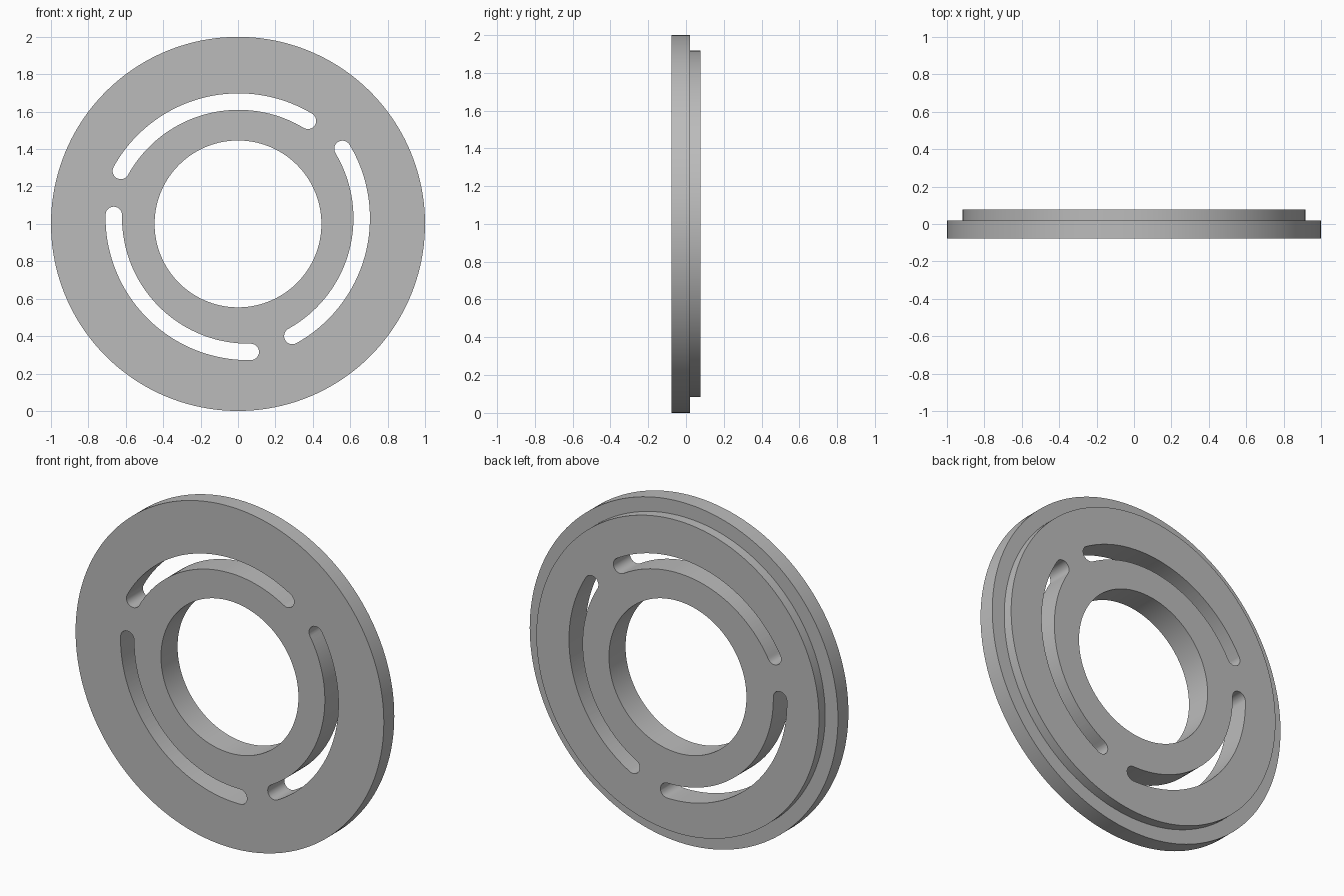
import bpy, bmesh
from math import cos, sin, pi, radians
from mathutils import Matrix, Vector

SEGMENTS = 160
HALF_DEPTH = 0.077
STEP_Y = 0.02
CENTRE = Vector((0, 0, 1))

cube = bpy.data.objects.get("Cube")
if cube:
    bpy.data.objects.remove(cube, do_unlink=True)

grey = bpy.data.materials.new("plain grey")
grey.use_nodes = True
colour = (0.5, 0.5, 0.5, 1)
grey.diffuse_color = colour
grey.node_tree.nodes["Principled BSDF"].inputs["Base Color"].default_value = colour


def make_object(name, bm):
    bmesh.ops.recalc_face_normals(bm, faces=bm.faces)
    mesh = bpy.data.meshes.new(name)
    bm.to_mesh(mesh)
    bm.free()
    mesh.materials.append(grey)
    obj = bpy.data.objects.new(name, mesh)
    bpy.context.collection.objects.link(obj)
    return obj


def lathe(name, profile):
    """Turn a closed (radius, y) profile about the y axis."""
    bm = bmesh.new()
    rings = []
    for i in range(SEGMENTS):
        a = 2 * pi * i / SEGMENTS
        rings.append([bm.verts.new(CENTRE + Vector((r * cos(a), y, r * sin(a))))
                      for r, y in profile])
    n = len(profile)
    for i, ring in enumerate(rings):
        after = rings[(i + 1) % SEGMENTS]
        for j in range(n):
            k = (j + 1) % n
            bm.faces.new((ring[j], ring[k], after[k], after[j]))
    return make_object(name, bm)


def arc(cx, cz, radius, start, end, steps):
    return [(cx + radius * cos(radians(start + (end - start) * i / steps)),
             cz + radius * sin(radians(start + (end - start) * i / steps)))
            for i in range(steps + 1)]


def slot_outline(cx, cz, radius, half_width, start, end):
    """Outline of a curved slot with round ends."""
    def cap(angle, first):
        x = cx + radius * cos(radians(angle))
        z = cz + radius * sin(radians(angle))
        return arc(x, z, half_width, first, first + 180, 12)[1:-1]
    return (arc(cx, cz, radius + half_width, start, end, 40) + cap(end, end)
            + arc(cx, cz, radius - half_width, end, start, 40)
            + cap(start, start + 180))


# Stepped ring: wide front flange and a smaller raised back
ring = lathe("stepped_ring", [(0.446, -HALF_DEPTH), (1, -HALF_DEPTH), (1, STEP_Y),
                              (0.917, STEP_Y), (0.917, HALF_DEPTH), (0.446, HALF_DEPTH)])

# Three curved slots, each slightly off-centre, cut through the ring
outline = slot_outline(0.003, -0.066, 0.72, 0.044, 59, 151)
bm = bmesh.new()
for turn in range(3):
    spin = Matrix.Rotation(turn * 2 * pi / 3, 3, 'Y')
    face = bm.faces.new([bm.verts.new(CENTRE + spin @ Vector((x, -0.2, z)))
                         for x, z in outline])
    grown = bmesh.ops.extrude_face_region(bm, geom=[face], use_keep_orig=True)
    bmesh.ops.translate(bm, vec=(0, 0.4, 0),
                        verts=[v for v in grown["geom"] if isinstance(v, bmesh.types.BMVert)])
cutter = make_object("slot_cutter", bm)
cutter.hide_render = True

cut = ring.modifiers.new("slots", 'BOOLEAN')
cut.operation = 'DIFFERENCE'
cut.solver = 'EXACT'
cut.object = cutter

bpy.ops.object.select_all(action='DESELECT')
ring.select_set(True)
bpy.context.view_layer.objects.active = ring
bpy.ops.object.modifier_apply(modifier=cut.name)
bpy.data.objects.remove(cutter, do_unlink=True)
bpy.ops.object.shade_smooth_by_angle(angle=radians(30))
